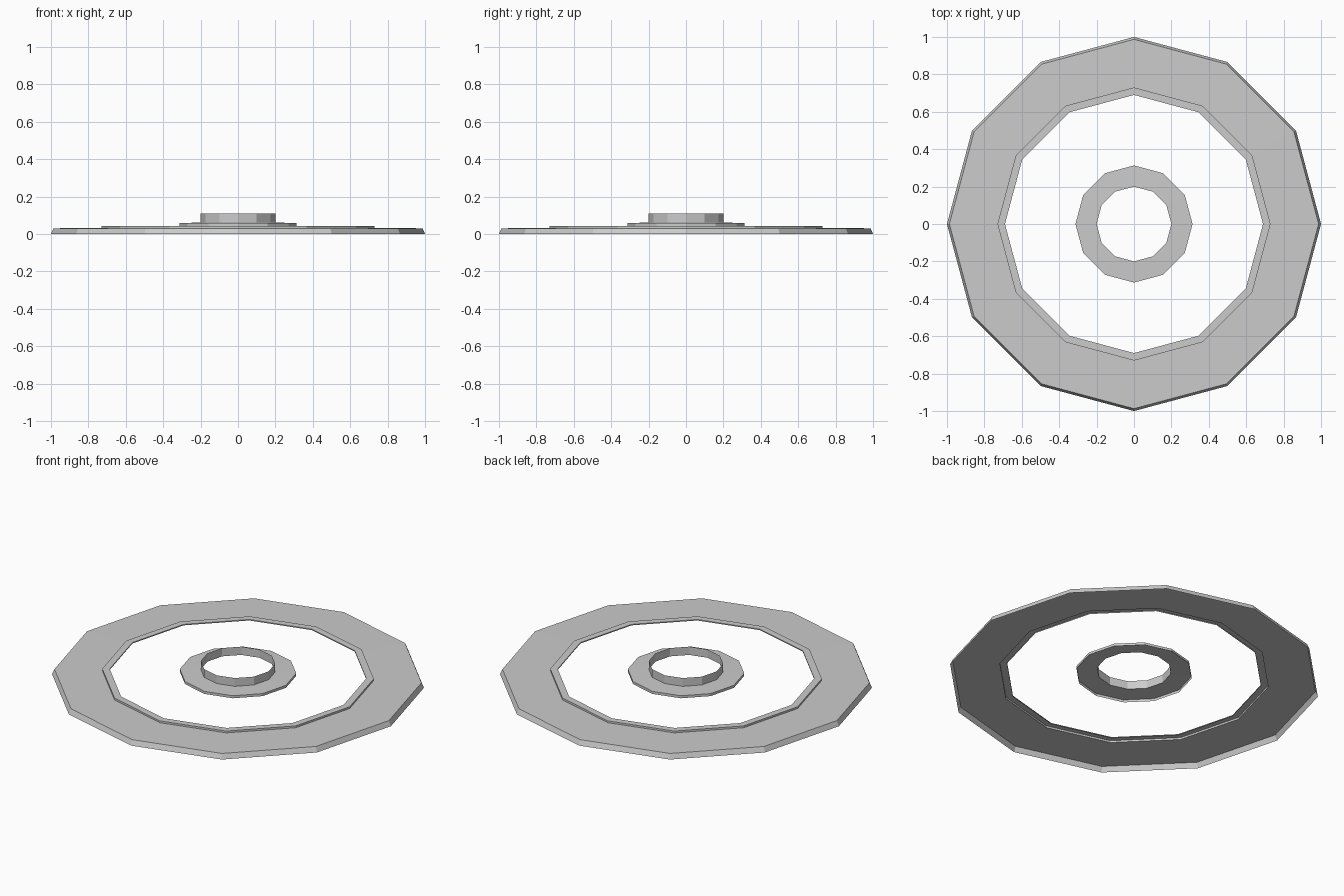
import bpy
import math

if "Cube" in bpy.data.objects:
    bpy.data.objects.remove(bpy.data.objects["Cube"])

SIDES = 12

grey = bpy.data.materials.new("plain grey")
grey.use_nodes = True
grey.diffuse_color = (0.6, 0.6, 0.6, 1)
grey.node_tree.nodes["Principled BSDF"].inputs["Base Color"].default_value = (0.6, 0.6, 0.6, 1)


def lathe(name, profile):
    """Spin (radius, height) points into an open twelve-sided shell."""
    verts = [(r * math.cos(math.tau * i / SIDES), r * math.sin(math.tau * i / SIDES), z)
             for r, z in profile for i in range(SIDES)]
    faces = []
    for ring in range(len(profile) - 1):
        for i in range(SIDES):
            a, b = ring * SIDES + i, ring * SIDES + (i + 1) % SIDES
            faces.append((a, b, b + SIDES, a + SIDES))
    mesh = bpy.data.meshes.new(name)
    mesh.from_pydata(verts, [], faces)
    mesh.materials.append(grey)
    obj = bpy.data.objects.new(name, mesh)
    bpy.context.collection.objects.link(obj)
    return obj


# Wide outer ring: sloped rim, flat top, raised inner step with a small lip
lathe("outer_ring", [(1.0, 0), (0.987, 0.03), (0.73, 0.032),
                     (0.73, 0.043), (0.69, 0.043), (0.69, 0.037)])

# Central collar: low flange rising into an open tube
lathe("centre_collar", [(0.313, 0.043), (0.313, 0.058), (0.2, 0.061), (0.2, 0.11)])
